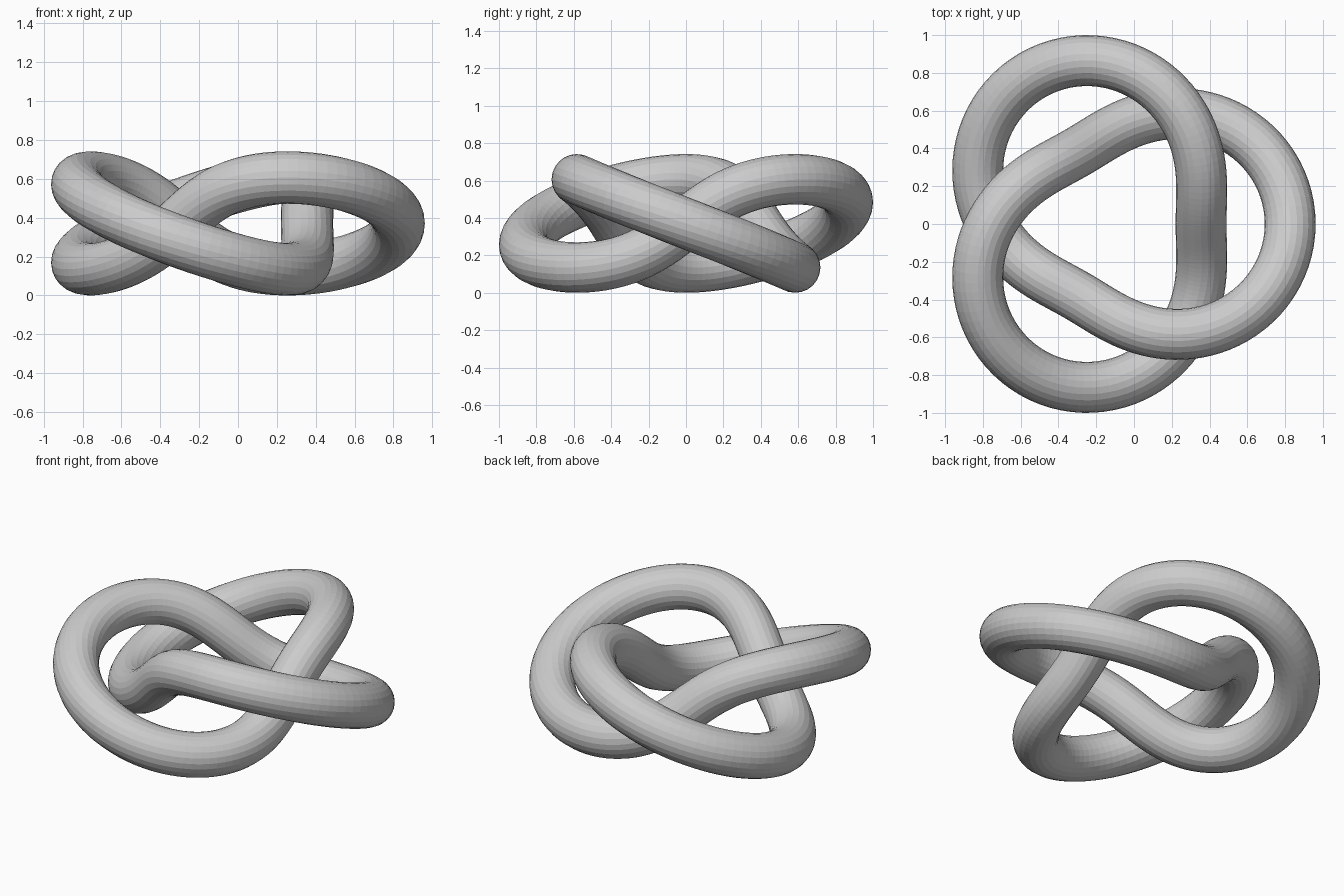
import bpy, bmesh, math
from mathutils import Vector

if "Cube" in bpy.data.objects:
    bpy.data.objects.remove(bpy.data.objects["Cube"])

# Proportions: the path winds twice around and three times through a torus
S = 0.674
RING, WIND, TUBE = 1.0 * S, 0.35 * S, 0.2 * S
SEGMENTS, SIDES = 240, 24
CENTRE = Vector((-0.083, 0.0, WIND + TUBE))


def path(t):
    r = RING + WIND * math.cos(3 * t)
    return CENTRE + Vector((r * math.cos(2 * t), r * math.sin(2 * t),
                            -WIND * math.sin(3 * t)))


# Sweep a round section along the closed path
bm = bmesh.new()
rings = []
for i in range(SEGMENTS):
    t = 2 * math.pi * i / SEGMENTS
    tangent = (path(t + 1e-3) - path(t - 1e-3)).normalized()
    side = tangent.cross(Vector((0, 0, 1))).normalized()
    up = side.cross(tangent)
    ring = []
    for j in range(SIDES):
        a = 2 * math.pi * j / SIDES
        ring.append(bm.verts.new(path(t) + TUBE * (math.cos(a) * side + math.sin(a) * up)))
    rings.append(ring)
for i, ring in enumerate(rings):
    following = rings[(i + 1) % SEGMENTS]
    for j in range(SIDES):
        k = (j + 1) % SIDES
        bm.faces.new((ring[j], ring[k], following[k], following[j]))
bmesh.ops.recalc_face_normals(bm, faces=bm.faces)

mesh = bpy.data.meshes.new("knot_tube")
bm.to_mesh(mesh)
bm.free()

# Plain grey finish
grey = bpy.data.materials.new("grey")
grey.diffuse_color = (0.6, 0.6, 0.6, 1.0)
grey.use_nodes = True
grey.node_tree.nodes["Principled BSDF"].inputs["Base Color"].default_value = grey.diffuse_color
mesh.materials.append(grey)

knot = bpy.data.objects.new("knot_tube", mesh)
bpy.context.collection.objects.link(knot)
